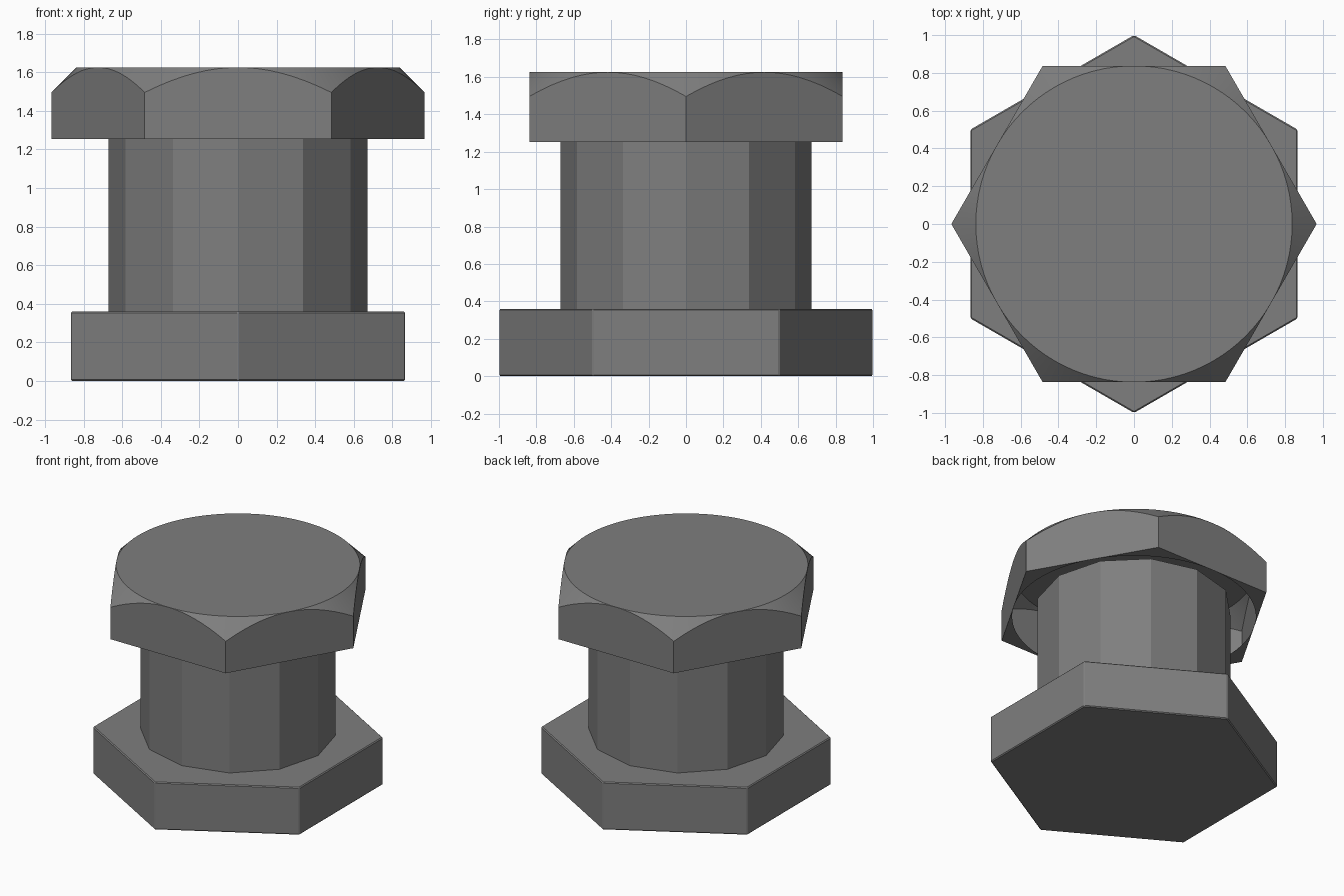
import bpy, bmesh, math

if "Cube" in bpy.data.objects:
    bpy.data.objects.remove(bpy.data.objects["Cube"])

steel = bpy.data.materials.new("grey_steel")
steel.diffuse_color = (0.21, 0.21, 0.21, 1)
steel.use_nodes = True
steel.node_tree.nodes["Principled BSDF"].inputs["Base Color"].default_value = steel.diffuse_color


def finish(name, bm):
    mesh = bpy.data.meshes.new(name)
    bm.to_mesh(mesh)
    bm.free()
    mesh.materials.append(steel)
    ob = bpy.data.objects.new(name, mesh)
    bpy.context.collection.objects.link(ob)
    return ob


def prism(name, sides, radius, z0, z1, bevel=0.0):
    """Flat-sided prism with a corner pointing along y."""
    bm = bmesh.new()
    rings = []
    for z in (z0, z1):
        rings.append([bm.verts.new((radius * math.sin(2 * math.pi * i / sides),
                                    -radius * math.cos(2 * math.pi * i / sides), z))
                      for i in range(sides)])
    for i in range(sides):
        j = (i + 1) % sides
        bm.faces.new((rings[0][i], rings[0][j], rings[1][j], rings[1][i]))
    bm.faces.new(rings[0][::-1])
    bm.faces.new(rings[1])
    if bevel:
        bmesh.ops.bevel(bm, geom=bm.edges[:], offset=bevel, segments=1,
                        affect='EDGES', profile=0.5)
    return finish(name, bm)


# Lower hexagonal nut and the twelve-sided shank
prism("lower_nut", 6, 1.0, 0.0, 0.36, 0.007)
prism("shank", 12, 0.672, 0.35, 1.33)

# Hollow hexagonal head: round chamfer above, corner rim below, open underside
FLAT, Z0, Z1, N = 0.8375, 1.253, 1.625, 96
bm = bmesh.new()
rings = [[], [], [], []]
for i in range(N):
    a = 2 * math.pi * i / N
    local = (a % (math.pi / 3)) - math.pi / 6
    r = FLAT / math.cos(local)
    for ring, (rad, z) in zip(rings, ((FLAT, Z0), (r, Z0), (r, Z1 - (r - FLAT)), (FLAT, Z1))):
        ring.append(bm.verts.new((rad * math.cos(a), rad * math.sin(a), z)))
for low, high in zip(rings, rings[1:]):
    for i in range(N):
        j = (i + 1) % N
        bm.faces.new((low[i], low[j], high[j], high[i]))
bm.faces.new(rings[3])
bmesh.ops.remove_doubles(bm, verts=bm.verts[:], dist=0.0001)
head = finish("bolt_head", bm)
bpy.context.view_layer.objects.active = head
head.select_set(True)
bpy.ops.object.shade_smooth_by_angle(angle=math.radians(25))
